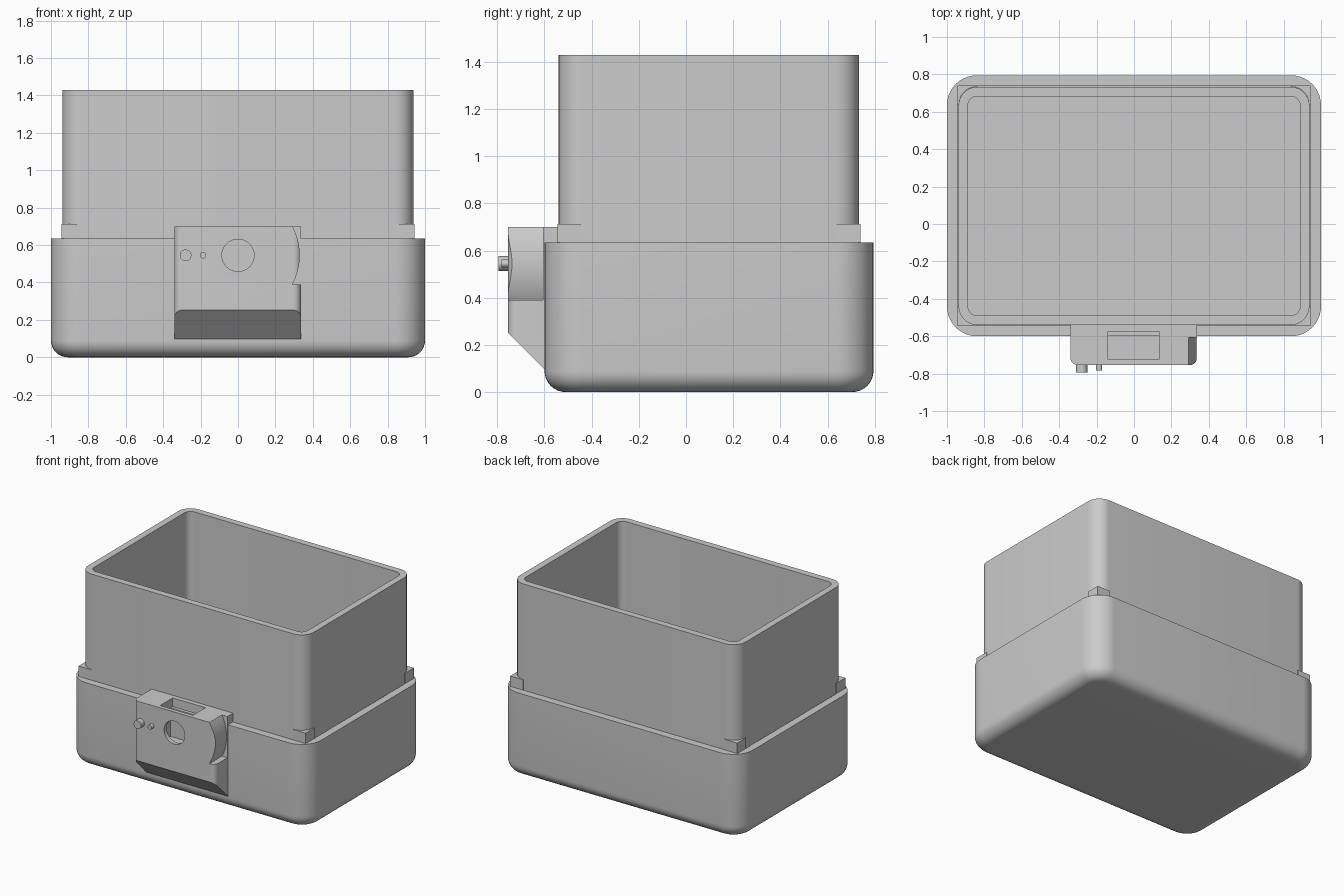
import bpy, bmesh
from math import sin, cos, pi, sqrt
from mathutils import Vector

if "Cube" in bpy.data.objects:
    bpy.data.objects.remove(bpy.data.objects["Cube"], do_unlink=True)

grey = bpy.data.materials.new("light_grey")
grey.use_nodes = True
GREY = (0.6, 0.6, 0.6, 1)
grey.diffuse_color = GREY
grey.node_tree.nodes["Principled BSDF"].inputs["Base Color"].default_value = GREY


def finish(name, bm):
    """Turn a bmesh into a named object with the shared material."""
    bmesh.ops.recalc_face_normals(bm, faces=bm.faces)
    mesh = bpy.data.meshes.new(name)
    bm.to_mesh(mesh)
    bm.free()
    mesh.materials.append(grey)
    ob = bpy.data.objects.new(name, mesh)
    bpy.context.collection.objects.link(ob)
    return ob


def smooth(ob):
    bpy.ops.object.select_all(action="DESELECT")
    ob.select_set(True)
    bpy.context.view_layer.objects.active = ob
    bpy.ops.object.shade_smooth_by_angle(angle=pi / 6)


def rounded(x0, x1, y0, y1, r, steps=10):
    """Rounded rectangle, anticlockwise."""
    pts = []
    centres = [(x1 - r, y1 - r), (x0 + r, y1 - r), (x0 + r, y0 + r), (x1 - r, y0 + r)]
    for quarter, (cx, cy) in enumerate(centres):
        for i in range(steps + 1):
            a = (quarter + i / steps) * pi / 2
            pts.append((cx + r * cos(a), cy + r * sin(a)))
    return pts


def circle(x, z, r, n=48):
    return [(x + r * cos(2 * pi * i / n), z + r * sin(2 * pi * i / n)) for i in range(n)]


def tub(name, box, r, profile):
    """Loft rounded rectangles through (inset, height) steps and cap both ends."""
    x0, x1, y0, y1 = box
    bm = bmesh.new()
    rings = [[bm.verts.new((x, y, z)) for x, y in
              rounded(x0 + d, x1 - d, y0 + d, y1 - d, max(r - d, 0.02))]
             for d, z in profile]
    for low, high in zip(rings, rings[1:]):
        for i in range(len(low)):
            j = (i + 1) % len(low)
            bm.faces.new((low[i], low[j], high[j], high[i]))
    bm.faces.new(rings[0])
    bm.faces.new(rings[-1])
    return finish(name, bm)


def prism(pts, axis, a, b):
    """Extrude an outline along z (x, y outline) or y (x, z outline)."""
    bm = bmesh.new()
    ends = [[bm.verts.new((u, v, h) if axis == "z" else (u, h, v)) for u, v in pts]
            for h in (a, b)]
    for end in ends:
        bm.faces.new(end)
    for i in range(len(pts)):
        j = (i + 1) % len(pts)
        bm.faces.new((ends[0][i], ends[0][j], ends[1][j], ends[1][i]))
    bmesh.ops.recalc_face_normals(bm, faces=bm.faces)
    return bm


def rect(x0, x1, y0, y1):
    return [(x0, y0), (x1, y0), (x1, y1), (x0, y1)]


def cut(ob, bm):
    cutter = finish("cutter", bm)
    cutter.hide_render = True
    mod = ob.modifiers.new("cut", "BOOLEAN")
    mod.operation, mod.solver, mod.object = "DIFFERENCE", "EXACT", cutter
    bpy.context.view_layer.objects.active = ob
    bpy.ops.object.modifier_apply(modifier=mod.name)
    bpy.data.objects.remove(cutter, do_unlink=True)


# Lower shell with a rounded bottom edge
F = 0.09
fillet = [(F * (1 - sin(a)), F * (1 - cos(a))) for a in [i * pi / 16 for i in range(9)]]
smooth(tub("lower_shell", (-1, 1, -0.6, 0.795), 0.16,
           fillet + [(0, 0.635), (0.056, 0.635), (0.056, 0.06)]))

# Tall open box standing inside the shell
smooth(tub("inner_box", (-0.938, 0.938, -0.54, 0.733), 0.1,
           [(0, 0.065), (0, 1.43), (0.05, 1.43), (0.05, 0.12)]))

# Square corner tabs wrapped round the inner box
for sx, side in ((1, "left"), (-1, "right")):
    for cy, sy, end in ((-0.545, 1, "front"), (0.74, -1, "back")):
        arc = [(sx * (0.838 + 0.1 * cos(t)), cy + sy * (0.105 - 0.1 * sin(t)))
               for t in [i * pi / 16 for i in range(9)]]
        outline = [(sx * 0.944, cy), (sx * 0.944, cy + sy * 0.105)] + arc + [(sx * 0.838, cy)]
        finish(f"{end}_{side}_tab", prism(outline, "z", 0.6, 0.713))

# Front housing: rounded front corners, sloped underside
R = 0.04
plan = [(0.337, -0.54), (-0.34, -0.54)]
plan += [p for p in rounded(-0.34, 0.337, -0.755, 0, R) if p[1] < -0.7]
bm = prism(plan, "z", 0, 0.7)
cut_plane = bmesh.ops.bisect_plane(
    bm, geom=bm.verts[:] + bm.edges[:] + bm.faces[:], plane_co=Vector((0, -0.6, 0.097)),
    plane_no=Vector((0, -1, -1)), clear_outer=True)
bmesh.ops.holes_fill(bm, edges=[e for e in bm.edges if e.is_boundary])
housing = finish("front_housing", bm)

# Housing cut-outs: top pocket, round window, curved side recess
CZ = 0.545
cut(housing, prism(rect(-0.14, 0.133, -0.725, -0.575), "z", 0.42, 0.8))
cut(housing, prism(circle(0, CZ, 0.086), "y", -0.8, -0.65))
heights = [0.39 + 0.36 * i / 20 for i in range(21)]
recess = [(sqrt(0.33 ** 2 - (z - CZ) ** 2), z) for z in heights]
cut(housing, prism(recess + [(0.4, 0.75), (0.4, 0.39)], "y", -0.8, -0.607))
smooth(housing)

# Round buttons on the housing front
for name, x, r, tip in (("large_button", -0.28, 0.031, -0.795),
                        ("small_button", -0.187, 0.017, -0.782)):
    smooth(finish(name, prism(circle(x, CZ, r, 32), "y", tip, -0.74)))
